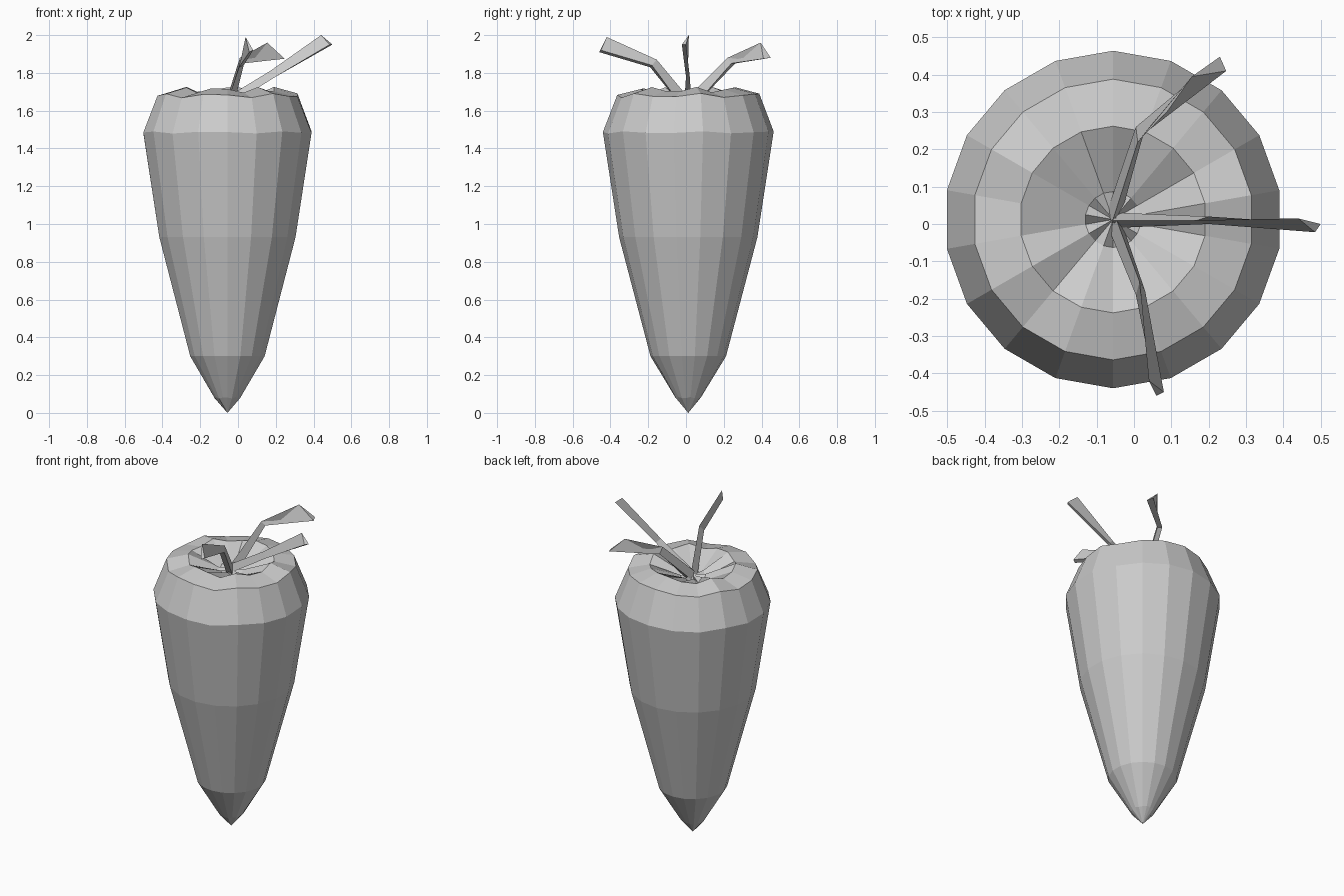
import bpy, bmesh, math
from mathutils import Vector

cube = bpy.data.objects.get("Cube")
if cube:
    bpy.data.objects.remove(cube, do_unlink=True)

SIDES = 18
AXIS = Vector((-0.056, 0.012, 0))

grey = bpy.data.materials.new("plain_grey")
grey.use_nodes = True
colour = (0.6, 0.6, 0.6, 1)
grey.diffuse_color = colour
grey.node_tree.nodes["Principled BSDF"].inputs["Base Color"].default_value = colour


def skin(name, rings, start=None, end=None):
    """Bridge rings of points; close each end with a tip point or a flat cap."""
    bm = bmesh.new()
    loops = [[bm.verts.new(p) for p in ring] for ring in rings]
    n = len(loops[0])
    for low, high in zip(loops, loops[1:]):
        for i in range(n):
            j = (i + 1) % n
            bm.faces.new((low[i], low[j], high[j], high[i]))
    for loop, tip in ((loops[0], start), (loops[-1], end)):
        if tip is None:
            bm.faces.new(loop)
        else:
            v = bm.verts.new(tip)
            for i in range(n):
                bm.faces.new((loop[i], loop[(i + 1) % n], v))
    bmesh.ops.recalc_face_normals(bm, faces=bm.faces)
    mesh = bpy.data.meshes.new(name)
    bm.to_mesh(mesh)
    bm.free()
    mesh.materials.append(grey)
    obj = bpy.data.objects.new(name, mesh)
    bpy.context.collection.objects.link(obj)
    return obj


def ring(radius, z, wobble=0.0, pleat=0.0):
    """Circle of points; wobble varies the height, pleat lifts every other point."""
    points = []
    for i in range(SIDES):
        a = math.radians(90) + math.tau * i / SIDES
        h = z + wobble * math.sin(i * 2.3 + 1) + pleat * (-1) ** i
        points.append(AXIS + Vector((radius * math.cos(a), radius * math.sin(a), h)))
    return points


# Tapering root with a crumpled shoulder and a pleated hollow on top
skin("root_body", [
    ring(0.068, 0.08, 0.004),
    ring(0.2, 0.30),
    ring(0.366, 0.93),
    ring(0.452, 1.485, 0.006),
    ring(0.376, 1.68, 0.012),
    ring(0.25, 1.71, 0.016),
    ring(0.075, 1.635, 0.0, 0.014),
], AXIS, AXIS + Vector((0, 0, 1.64)))

# Bent stalks: three-sided sections at the root, the bend and the tip
stalks = {
    "stalk_left": [
        [(-0.06, 0.01, 1.67), (-0.04, 0.03, 1.63), (-0.04, -0.01, 1.63)],
        [(0.17, 0.01, 1.81), (0.20, 0.02, 1.78), (0.20, 0.0, 1.78)],
        [(0.44, 0.015, 2.0), (0.50, 0.0, 1.95), (0.485, -0.022, 1.95)],
    ],
    "stalk_back": [
        [(-0.06, 0.0, 1.66), (-0.07, 0.04, 1.62), (-0.03, 0.04, 1.62)],
        [(0.01, 0.22, 1.88), (0.005, 0.26, 1.85), (0.025, 0.24, 1.85)],
        [(0.155, 0.395, 1.96), (0.23, 0.448, 1.88), (0.247, 0.41, 1.875)],
    ],
    "stalk_front": [
        [(-0.05, 0.02, 1.66), (-0.065, -0.02, 1.62), (-0.025, -0.02, 1.62)],
        [(0.015, -0.155, 1.87), (0.005, -0.19, 1.83), (0.03, -0.18, 1.84)],
        [(0.04, -0.42, 1.99), (0.06, -0.46, 1.91), (0.08, -0.45, 1.92)],
    ],
}
for name, sections in stalks.items():
    skin(name, sections)
